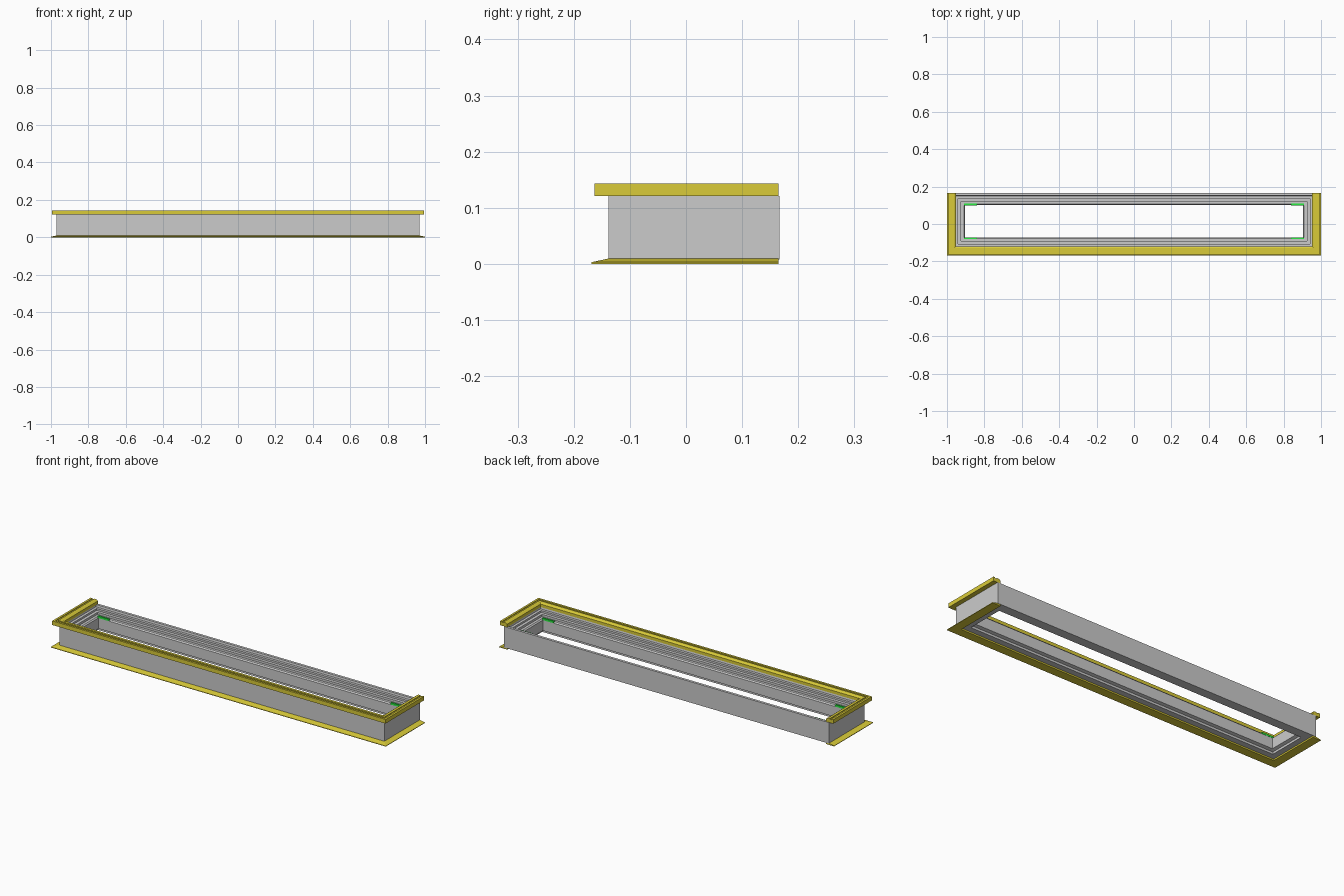
import bpy, bmesh

if "Cube" in bpy.data.objects:
    bpy.data.objects.remove(bpy.data.objects["Cube"])

W, FRONT, BACK = 0.97, -0.138, 0.167   # outer faces of the grey frame


def material(name, rgb):
    m = bpy.data.materials.new(name)
    m.diffuse_color = (*rgb, 1)
    m.use_nodes = True
    m.node_tree.nodes["Principled BSDF"].inputs["Base Color"].default_value = m.diffuse_color
    return m


def sweep(name, profile, closed, mat=None):
    """Sweep a (inward offset, z) profile round the rectangle with mitred corners."""
    bm = bmesh.new()
    rings = []
    for sx, back in ((-1, True), (-1, False), (1, False), (1, True)):
        ring = []
        for d, z in profile:
            y = FRONT + d
            if back:
                y = BACK - d if closed else BACK - 0.002
            ring.append(bm.verts.new((sx * (W - d), y, z)))
        rings.append(ring)
    n = len(profile)
    for i in range(4 if closed else 3):
        a, b = rings[i], rings[(i + 1) % 4]
        for k in range(n):
            bm.faces.new((a[k], a[(k + 1) % n], b[(k + 1) % n], b[k]))
    if not closed:
        bm.faces.new(rings[0])
        bm.faces.new(rings[3])
    bmesh.ops.recalc_face_normals(bm, faces=bm.faces)
    me = bpy.data.meshes.new(name)
    bm.to_mesh(me)
    bm.free()
    ob = bpy.data.objects.new(name, me)
    bpy.context.collection.objects.link(ob)
    if mat:
        me.materials.append(mat)
    return ob


yellow = material("yellow_trim", (0.70, 0.60, 0.04))
green = material("green_clip", (0.02, 0.85, 0.05))

# Stepped grey frame
sweep("frame", [(0, .008), (0, .121), (.014, .121), (.016, .11), (.03, .11),
                (.03, .1), (.046, .1), (.046, .088), (.06, .088), (.066, .082),
                (.066, .025), (.05, .02), (.05, .008)], True)

# Top trim with shallow groove, on three sides
sweep("top_trim", [(-.025, .121), (-.025, .143), (-.014, .143), (-.014, .139),
                   (-.004, .139), (-.004, .143), (.009, .143), (.018, .137),
                   (.018, .121)], False, yellow)

# Sloping bottom flange, on three sides
sweep("bottom_flange", [(-.03, 0), (-.03, .003), (0, .0095), (.018, .0095),
                        (.018, 0)], False, yellow)

# Green corner clips on the inner ledge
for sx in (-1, 1):
    for label, y in (("front", FRONT + .062), ("back", BACK - .062)):
        bpy.ops.mesh.primitive_cube_add(size=1, location=(sx * .875, y, .087))
        clip = bpy.context.object
        clip.name = f"{label}_{'left' if sx < 0 else 'right'}_clip"
        clip.scale = (.07, .01, .01)
        clip.data.materials.append(green)
